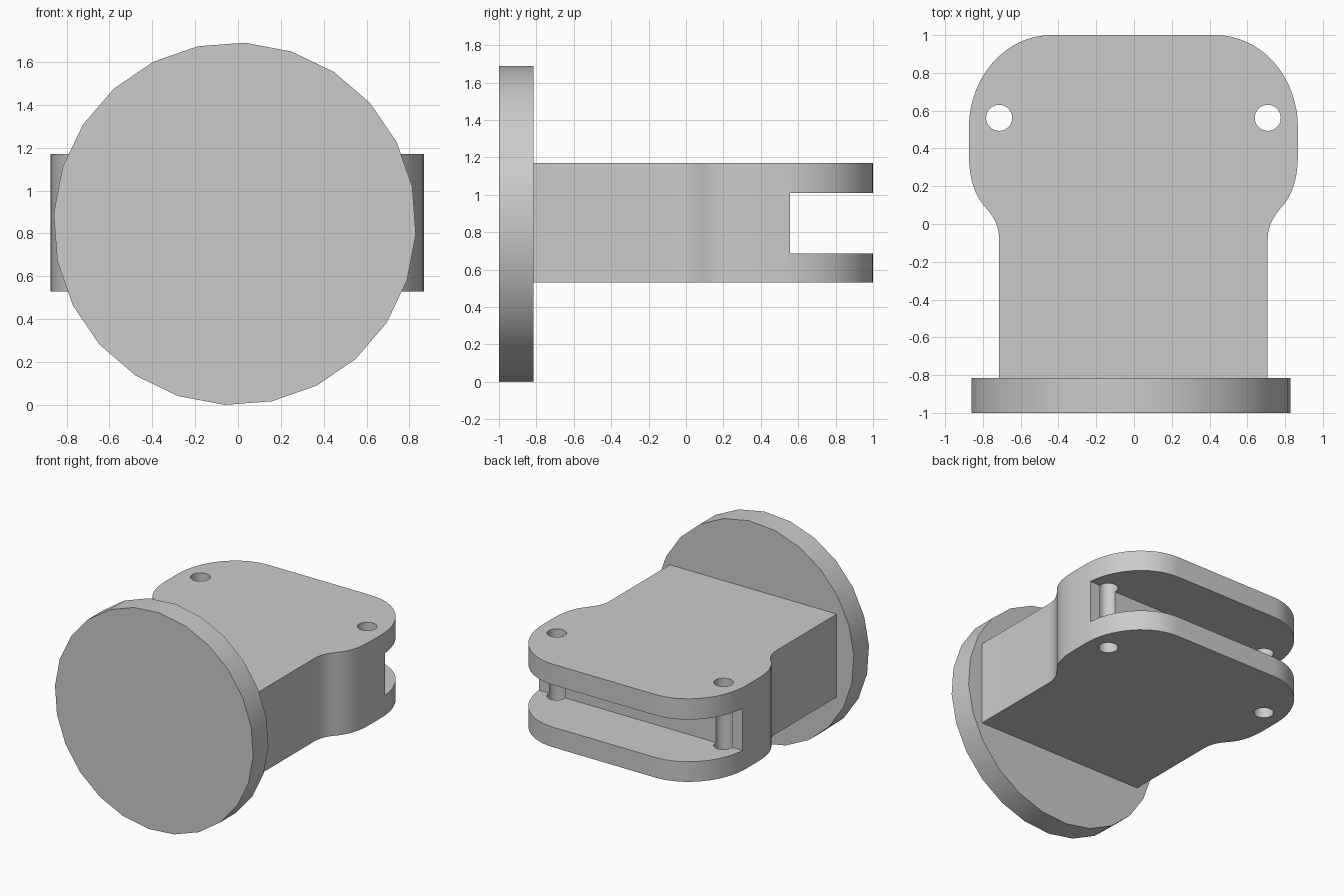
import bpy, bmesh
from math import sin, cos, pi, radians
from mathutils import Vector
from mathutils.geometry import interpolate_bezier

if "Cube" in bpy.data.objects:
    bpy.data.objects.remove(bpy.data.objects["Cube"])

CX = -0.003  # centre line of the bracket


def prism(name, pts, axis_vec):
    """Extrude a closed 3D outline along a vector."""
    bm = bmesh.new()
    face = bm.faces.new([bm.verts.new(p) for p in pts])
    ext = bmesh.ops.extrude_face_region(bm, geom=[face])
    verts = [g for g in ext["geom"] if isinstance(g, bmesh.types.BMVert)]
    bmesh.ops.translate(bm, verts=verts, vec=axis_vec)
    bmesh.ops.recalc_face_normals(bm, faces=bm.faces)
    mesh = bpy.data.meshes.new(name)
    bm.to_mesh(mesh)
    bm.free()
    obj = bpy.data.objects.new(name, mesh)
    bpy.context.collection.objects.link(obj)
    return obj


def select_only(obj):
    bpy.ops.object.select_all(action='DESELECT')
    obj.select_set(True)
    bpy.context.view_layer.objects.active = obj


def cut(obj, cutter):
    cutter.hide_render = True
    mod = obj.modifiers.new("cut", 'BOOLEAN')
    mod.operation = 'DIFFERENCE'
    mod.solver = 'EXACT'
    mod.object = cutter
    select_only(obj)
    bpy.ops.object.modifier_apply(modifier=mod.name)
    bpy.data.objects.remove(cutter, do_unlink=True)


def smooth(obj):
    select_only(obj)
    bpy.ops.object.shade_smooth_by_angle(angle=radians(30))


def bezier(a, b, c, d, n):
    return [(p.x, p.y) for p in interpolate_bezier(*map(Vector, (a, b, c, d)), n)]


# Round base plate, 24 sides, standing upright at the front
R = 0.846
angles = [radians(15 * i - 3.2) for i in range(24)]
plate = prism("base_plate",
              [(-0.015 + R * cos(a), -1, 0.845 + R * sin(a)) for a in angles],
              (0, 0.185, 0))

# Bracket outline: straight neck, S-curve shoulder, rounded head corner
half = [(0.711, -0.82)]
half += bezier((0.711, -0.08), (0.711, 0.0), (0.75, 0.05), (0.785, 0.09), 8)
half += bezier((0.785, 0.09), (0.83, 0.14), (0.871, 0.22), (0.871, 0.37), 10)[1:]
half += [(0.435 + 0.436 * cos(t), 0.51 + 0.49 * sin(t))
         for t in (pi / 2 * i / 16 for i in range(17))]
outline = half + [(-x, y) for x, y in reversed(half)]
bracket = prism("clevis_bracket", [(CX + x, y, 0.53) for x, y in outline], (0, 0, 0.64))

# Slot between the two lugs, open at the back and sides
slot = prism("slot_cutter",
             [(-1.2, 0.555, 0.685), (1.2, 0.555, 0.685), (1.2, 1.2, 0.685), (-1.2, 1.2, 0.685)],
             (0, 0, 0.325))
cut(bracket, slot)

# Pin holes through both lugs
for side in (-1, 1):
    ring = [2 * pi * i / 32 for i in range(32)]
    hole = prism("hole_cutter",
                 [(CX + side * 0.711 + 0.069 * cos(a), 0.562 + 0.069 * sin(a), 0.3) for a in ring],
                 (0, 0, 1.1))
    cut(bracket, hole)

smooth(plate)
smooth(bracket)
